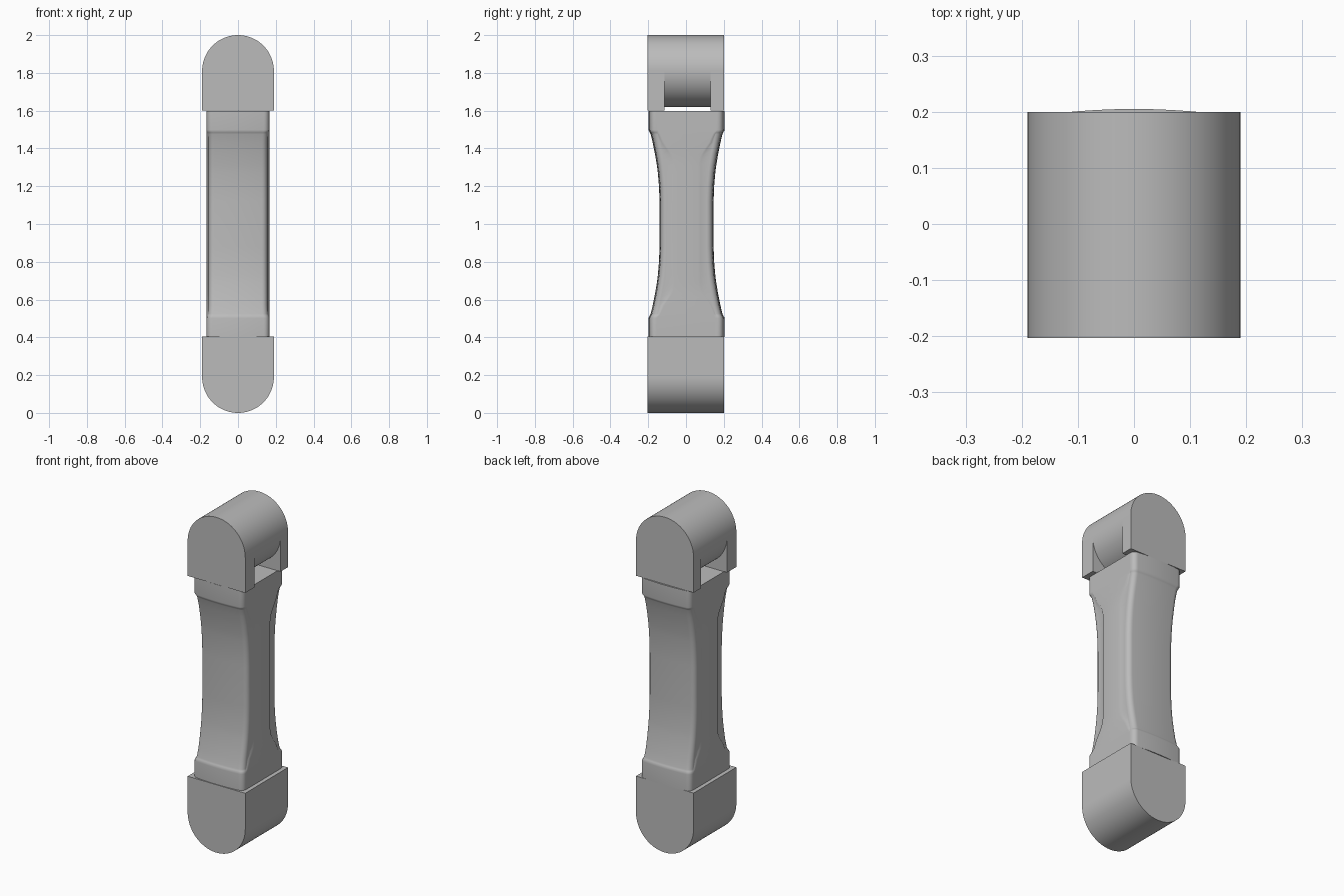
import bpy, bmesh
from math import sin, cos, pi, radians

cube = bpy.data.objects.get("Cube")
if cube:
    bpy.data.objects.remove(cube)

grey = bpy.data.materials.new("plain grey")
grey.use_nodes = True
grey.diffuse_color = (0.5, 0.5, 0.5, 1)
grey.node_tree.nodes["Principled BSDF"].inputs["Base Color"].default_value = grey.diffuse_color

RADIUS, FRONT, BACK = 0.19, -0.203, 0.2


def loft(name, rings, angle=50):
    """Skin a list of equal closed rings and cap both ends."""
    bm = bmesh.new()
    rows = [[bm.verts.new(p) for p in ring] for ring in rings]
    count = len(rows[0])
    for low, high in zip(rows, rows[1:]):
        for i in range(count):
            j = (i + 1) % count
            bm.faces.new((low[i], low[j], high[j], high[i]))
    bm.faces.new(rows[0][::-1])
    bm.faces.new(rows[-1])
    bmesh.ops.recalc_face_normals(bm, faces=bm.faces)
    mesh = bpy.data.meshes.new(name)
    bm.to_mesh(mesh)
    bm.free()
    mesh.materials.append(grey)
    obj = bpy.data.objects.new(name, mesh)
    bpy.context.collection.objects.link(obj)
    bpy.ops.object.select_all(action="DESELECT")
    obj.select_set(True)
    bpy.context.view_layer.objects.active = obj
    bpy.ops.object.shade_smooth_by_angle(angle=radians(angle))
    normals = obj.modifiers.new("weighted normals", "WEIGHTED_NORMAL")
    normals.keep_sharp = True
    return obj


def extrude_profile(name, profile, y0, y1):
    return loft(name, [[(x, y, z) for x, z in profile] for y in (y0, y1)])


def arch(centre, base, steps=40):
    """Half-round profile with straight sides down (or up) to the base."""
    sign = 1 if centre > base else -1
    arc = [(RADIUS * cos(pi * i / steps), centre + sign * RADIUS * sin(pi * i / steps))
           for i in range(steps + 1)]
    return arc + [(-RADIUS, base), (RADIUS, base)]


# End blocks: solid foot, and a fork of two tabs around a round barrel
extrude_profile("lower_end", arch(RADIUS, 0.405), FRONT, BACK)
top = 2 - RADIUS
extrude_profile("front_tab", arch(top, 1.6), FRONT, -0.115)
extrude_profile("back_tab", arch(top, 1.6), 0.13, BACK)
circle = [(RADIUS * cos(pi * i / 40), top + RADIUS * sin(pi * i / 40)) for i in range(80)]
extrude_profile("barrel", circle, -0.115, 0.13)


def shaft_ring(z, depth, edge, step):
    """Crowned rounded section; the grip steps in beyond |y| = edge."""
    width, corner, crown = 0.166, 0.03, 0.4
    side = width - step
    inner = side - corner
    drop = depth - crown * inner ** 2 - corner
    quarter = [(width, edge), (side, edge + 0.012)]
    for i in range(7):
        a = pi / 2 * i / 6
        quarter.append((inner + corner * cos(a), drop + corner * sin(a)))
    for f in (0.75, 0.5, 0.25):
        x = inner * f
        quarter.append((x, depth - crown * x * x))
    half = quarter + [(0, depth)] + [(-x, y) for x, y in reversed(quarter)]
    loop = half + [(-x, -y) for x, y in half]
    return [(x, y + 0.003, z) for x, y in loop]


# Shaft: distance from mid height, half depth, grip edge, grip step
stations = [
    (0, 0.143, 0.062, 0.01), (0.12, 0.143, 0.062, 0.01), (0.2, 0.146, 0.062, 0.01),
    (0.27, 0.152, 0.062, 0.01), (0.31, 0.157, 0.062, 0.01), (0.34, 0.162, 0.066, 0.01),
    (0.365, 0.166, 0.075, 0.01), (0.39, 0.171, 0.09, 0.01), (0.43, 0.179, 0.118, 0.01),
    (0.475, 0.19, 0.138, 0.008), (0.484, 0.194, 0.145, 0.005), (0.498, 0.202, 0.15, 0),
    (0.597, 0.202, 0.15, 0),
]
levels = [(-t, *rest) for t, *rest in reversed(stations[1:])] + stations
loft("shaft", [shaft_ring(1 + t, d, e, s) for t, d, e, s in levels])
